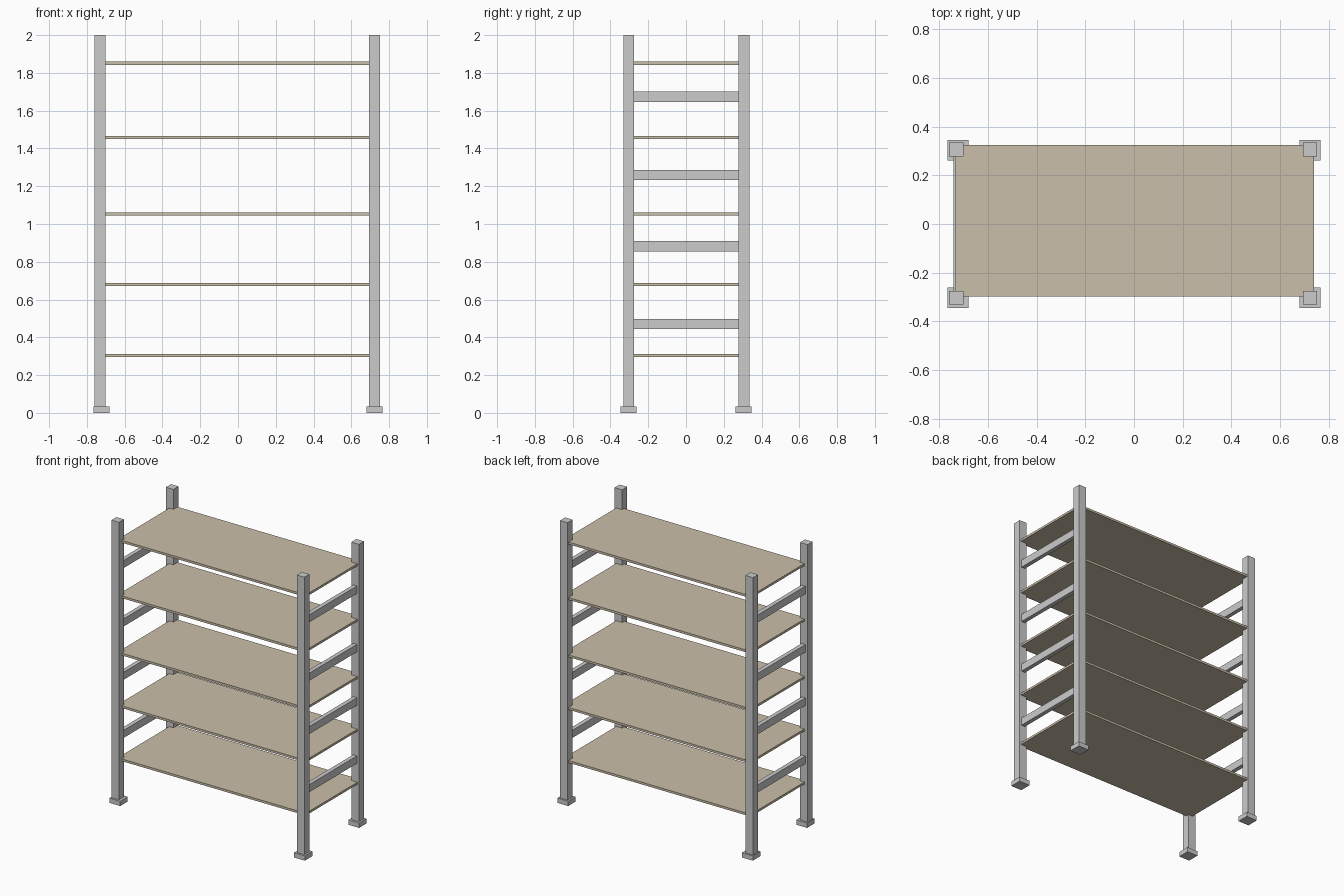
import bpy

if "Cube" in bpy.data.objects:
    bpy.data.objects.remove(bpy.data.objects["Cube"])


def material(name, color):
    m = bpy.data.materials.new(name)
    m.diffuse_color = color
    m.use_nodes = True
    m.node_tree.nodes["Principled BSDF"].inputs["Base Color"].default_value = m.diffuse_color
    return m


def box(name, x, y, z, mat=None):
    """Box from (min, max) ranges on each axis."""
    bpy.ops.mesh.primitive_cube_add(size=1)
    ob = bpy.context.object
    ob.name = name
    ob.location = [(a + b) / 2 for a, b in (x, y, z)]
    ob.scale = [b - a for a, b in (x, y, z)]
    bpy.ops.object.transform_apply(location=True, rotation=False, scale=True)
    if mat:
        ob.data.materials.append(mat)
    return ob


wood = material("shelf_board", (0.60, 0.52, 0.40, 1))

# Corner posts with square feet
post_x = {"left": (-0.760, -0.701), "right": (0.694, 0.753)}
foot_x = {"left": (-0.766, -0.681), "right": (0.681, 0.766)}
post_y = {"front": (-0.332, -0.276), "back": (0.278, 0.335)}
foot_y = {"front": (-0.346, -0.262), "back": (0.262, 0.346)}
for side in post_x:
    for end in post_y:
        box(f"{end}_{side}_post", post_x[side], post_y[end], (0.034, 2.0))
        box(f"{end}_{side}_foot", foot_x[side], foot_y[end], (0, 0.034))

# Side rails between the front and back posts
rail_x = {"left": (-0.742, -0.712), "right": (0.708, 0.738)}
for i, z in enumerate((0.47, 0.882, 1.26, 1.674)):
    for side, x in rail_x.items():
        box(f"{side}_rail_{i + 1}", x, (-0.278, 0.28), (z - 0.027, z + 0.027))

# Shelf boards
for i, z in enumerate((0.303, 0.679, 1.052, 1.458, 1.851)):
    box(f"shelf_{i + 1}", (-0.734, 0.741), (-0.299, 0.324), (z - 0.008, z + 0.008), wood)
